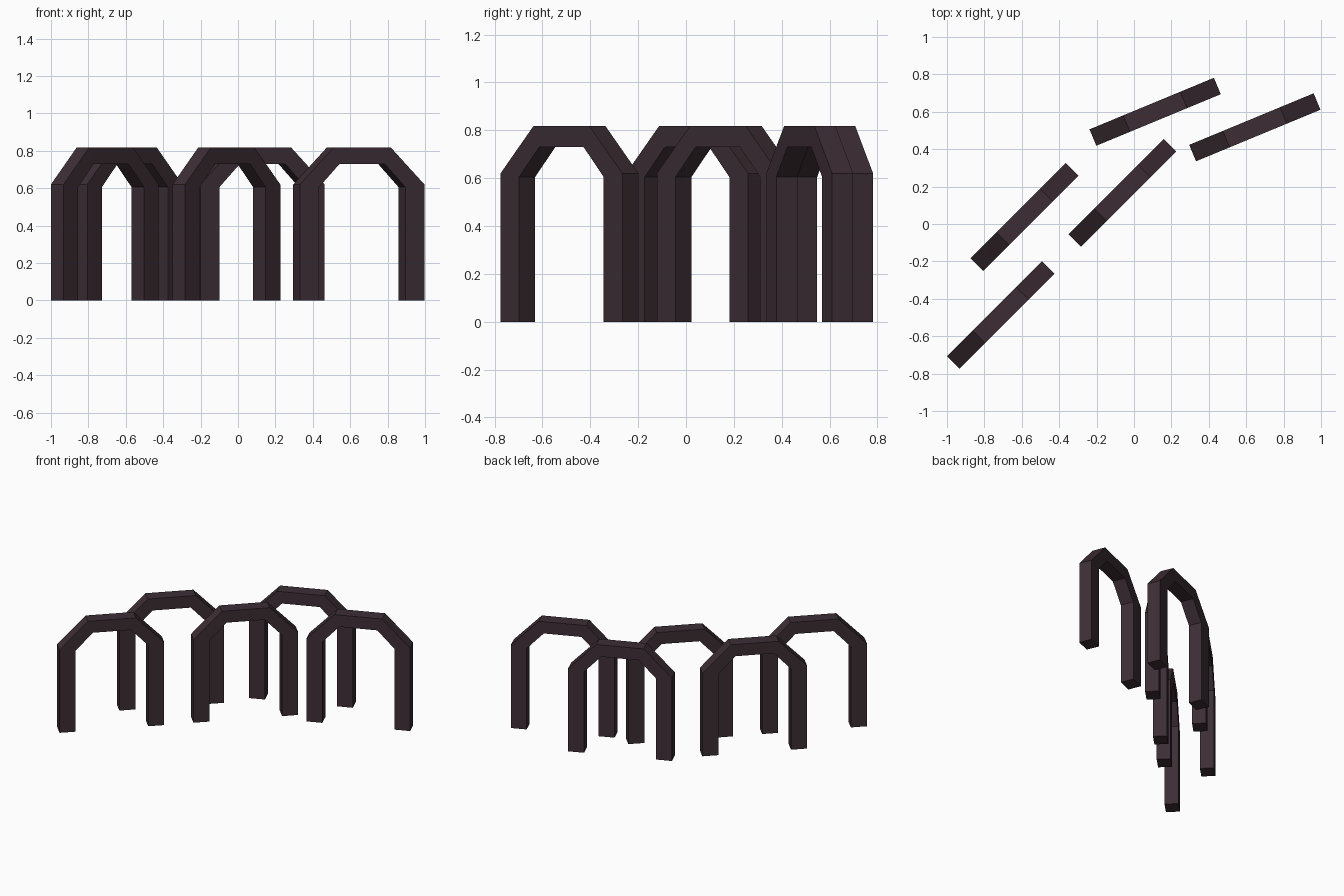
import bpy
import bmesh
import math

cube = bpy.data.objects.get("Cube")
if cube:
    bpy.data.objects.remove(cube, do_unlink=True)

# One dark brown-plum colour for everything
colour = (0.046, 0.027, 0.035, 1.0)
mat = bpy.data.materials.new("dark plum brown")
mat.use_nodes = True
mat.diffuse_color = colour
mat.node_tree.nodes["Principled BSDF"].inputs["Base Color"].default_value = colour

DEPTH = 0.095
# Half profiles (x, z) from the foot to the crown
OUTER = [(0.36, 0.0), (0.36, 0.62), (0.165, 0.818)]
INNER = [(0.25, 0.0), (0.25, 0.605), (0.131, 0.73)]


def full(half):
    """Mirror a half profile to run from left foot to right foot."""
    return [(-x, z) for x, z in half] + half[::-1]


def arch(name, x, y, angle):
    """Faceted arch: a band of quads between two profiles, given depth."""
    bm = bmesh.new()
    rings = [[bm.verts.new((px, DEPTH / 2, pz)) for px, pz in full(p)]
             for p in (OUTER, INNER)]
    out, inn = rings
    for i in range(len(out) - 1):
        bm.faces.new((out[i], out[i + 1], inn[i + 1], inn[i]))
    ext = bmesh.ops.extrude_face_region(bm, geom=bm.faces[:])
    moved = [g for g in ext["geom"] if isinstance(g, bmesh.types.BMVert)]
    bmesh.ops.translate(bm, verts=moved, vec=(0, -DEPTH, 0))
    bmesh.ops.recalc_face_normals(bm, faces=bm.faces[:])
    mesh = bpy.data.meshes.new(name)
    bm.to_mesh(mesh)
    bm.free()
    mesh.materials.append(mat)
    obj = bpy.data.objects.new(name, mesh)
    obj.location = (x, y, 0)
    obj.rotation_euler.z = math.radians(angle)
    bpy.context.collection.objects.link(obj)


# Two staggered rows of arches along a bend
arch("front_arch", -0.712, -0.487, 45)
arch("middle_right_arch", -0.585, 0.038, 45)
arch("middle_left_arch", -0.062, 0.166, 45)
arch("back_right_arch", 0.113, 0.60, 22.5)
arch("back_left_arch", 0.646, 0.517, 22.5)
